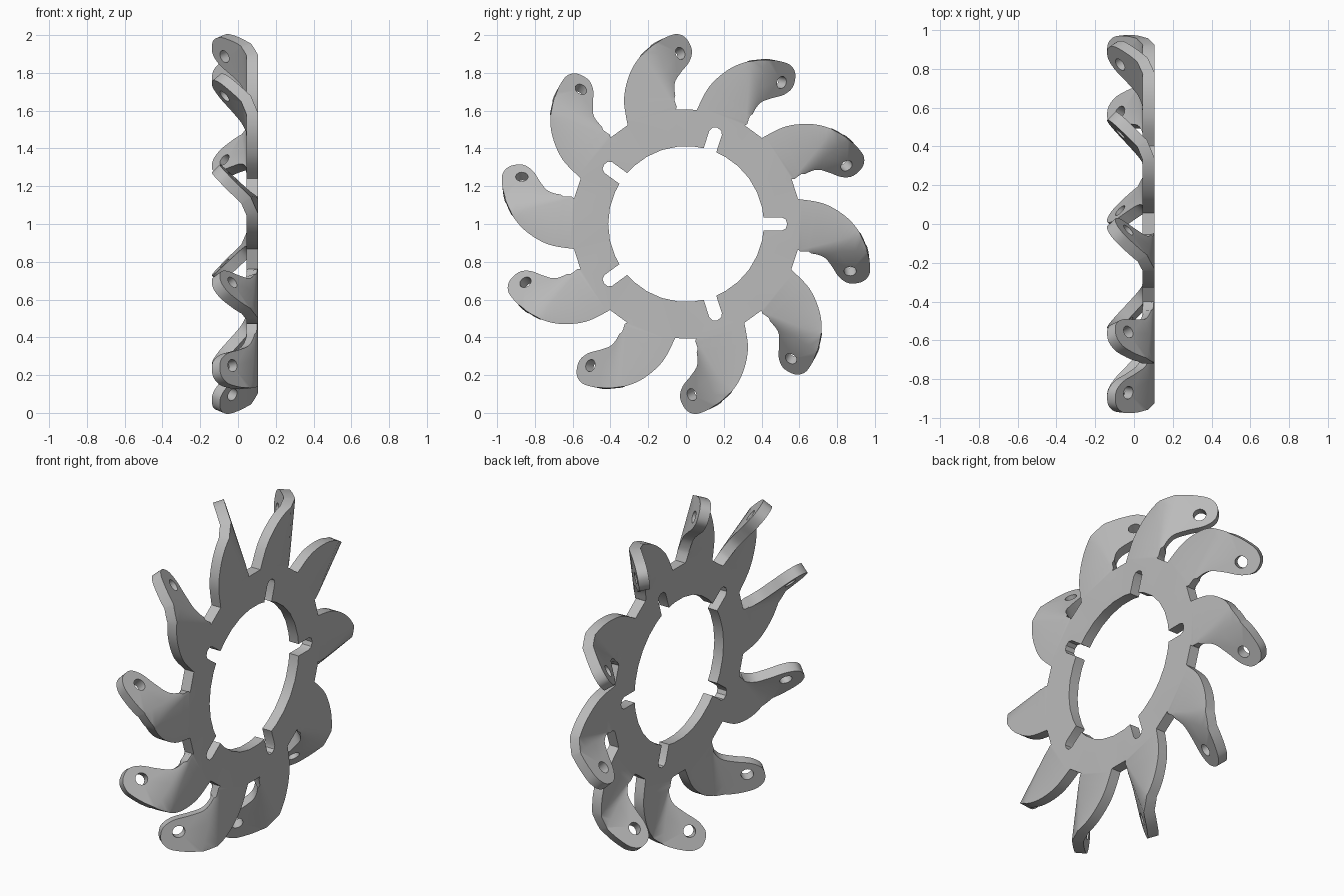
import bpy, bmesh, math
from mathutils import Vector, Matrix
from mathutils.geometry import interpolate_bezier

cube = bpy.data.objects.get("Cube")
if cube:
    bpy.data.objects.remove(cube)

PETALS, SLOTS = 10, 5
BORE, THICK, MID_X = 0.412, 0.06, 0.075


def turn(point, angle):
    return Matrix.Rotation(angle, 2) @ Vector(point)


def smooth_path(points, steps=5):
    """Open curve passing through all points."""
    pts = [Vector(p) for p in points]
    ext = [pts[0]] + pts + [pts[-1]]
    out = []
    for a, b, c, d in zip(ext, ext[1:], ext[2:], ext[3:]):
        seg = interpolate_bezier(b, b + (c - a) / 6, c - (d - b) / 6, c, steps + 1)
        out += [Vector(p[:2]) for p in seg[:-1]]
    return out + [pts[-1]]


def filled_sheet(loops):
    """Flat sheet bounded by closed loops, inner loops becoming holes."""
    bm = bmesh.new()
    for loop in loops:
        verts = [bm.verts.new((p[0], p[1], 0)) for p in loop]
        for a, b in zip(verts, verts[1:] + verts[:1]):
            bm.edges.new((a, b))
    bmesh.ops.triangle_fill(bm, edges=bm.edges[:], use_beauty=True, normal=(0, 0, 1))
    return bm


# One hooked petal, standing upright above the ring
root_left = Vector((-0.309, 0.523))
root_right = Vector((-0.055, 0.605))
outline = smooth_path([
    root_left, (-0.328, 0.66), (-0.30, 0.79), (-0.243, 0.886), (-0.164, 0.957),
    (-0.105, 0.988), (-0.06, 0.996), (-0.016, 0.972), (0.012, 0.91),
    (-0.002, 0.85), (-0.045, 0.795), (-0.078, 0.74), (-0.076, 0.67), root_right])

# Two fold lines fan out from the right root to make a rounded bend
fold_a = (Vector((-0.25, 0.917)) - root_right).normalized()
fold_b = (Vector((-0.178, 0.954)) - root_right).normalized()
across_a = Vector((fold_a.y, -fold_a.x))
across_b = Vector((fold_b.y, -fold_b.x))

# Bolt hole, foreshortened across the fold so it is round on the bent tab
hole_centre = Vector((-0.05, 0.895))
hole = []
for i in range(20):
    a = math.tau * i / 20
    hole.append(hole_centre + fold_b * 0.033 * math.cos(a) + across_b * 0.024 * math.sin(a))

petal = filled_sheet([outline, hole])
for normal in (across_a, across_b):
    bmesh.ops.bisect_plane(petal, geom=petal.verts[:] + petal.edges[:] + petal.faces[:],
                           dist=0.0005, plane_co=root_right.to_3d(), plane_no=normal.to_3d())
for v in petal.verts:
    offset = v.co.xy - root_right
    v.co.z = -0.41 * max(0, offset.dot(across_a)) - 0.6 * max(0, offset.dot(across_b))

# Ring with radial slots in the bore
ring_outer = []
for i in range(PETALS):
    for p in (root_right, root_left):
        ring_outer.append(turn(p, math.tau * i / PETALS))

slot = [(0.41, -0.035), (0.508, -0.035), (0.528, -0.024), (0.536, 0),
        (0.528, 0.024), (0.508, 0.035), (0.41, 0.035)]
ring_inner = []
for i in range(SLOTS):
    base = math.tau * i / SLOTS
    ring_inner += [turn(p, base) for p in slot]
    ring_inner += [turn((BORE, 0), base + math.tau / SLOTS * k / 6) for k in range(1, 6)]

sheet = filled_sheet([ring_outer, ring_inner])

# Repeat the petal around the ring and weld the roots
petal_mesh = bpy.data.meshes.new("petal_sheet")
petal.to_mesh(petal_mesh)
petal.free()
for i in range(PETALS):
    sheet.from_mesh(petal_mesh)
    new = sheet.verts[-len(petal_mesh.vertices):]
    bmesh.ops.rotate(sheet, verts=new, cent=(0, 0, 0),
                     matrix=Matrix.Rotation(math.tau * i / PETALS, 3, 'Z'))
bpy.data.meshes.remove(petal_mesh)
bmesh.ops.remove_doubles(sheet, verts=sheet.verts[:], dist=0.0005)
bmesh.ops.recalc_face_normals(sheet, faces=sheet.faces[:])

# Stand the wheel up, facing along x
for v in sheet.verts:
    v.co = (MID_X + v.co.z, v.co.x, 1 + v.co.y)

mesh = bpy.data.meshes.new("petal_wheel")
sheet.to_mesh(mesh)
sheet.free()
wheel = bpy.data.objects.new("petal_wheel", mesh)
bpy.context.collection.objects.link(wheel)

# Plain grey metal
grey = bpy.data.materials.new("grey_metal")
grey.use_nodes = True
grey.diffuse_color = (0.5, 0.5, 0.5, 1)
grey.node_tree.nodes["Principled BSDF"].inputs["Base Color"].default_value = (0.5, 0.5, 0.5, 1)
mesh.materials.append(grey)

# Plate thickness, then smooth curves with sharp rims
solid = wheel.modifiers.new("thickness", 'SOLIDIFY')
solid.thickness = THICK
solid.offset = 0
solid.use_even_offset = True
bpy.ops.object.select_all(action='DESELECT')
wheel.select_set(True)
bpy.context.view_layer.objects.active = wheel
bpy.ops.object.modifier_apply(modifier=solid.name)
bpy.ops.object.shade_smooth_by_angle(angle=math.radians(30))
